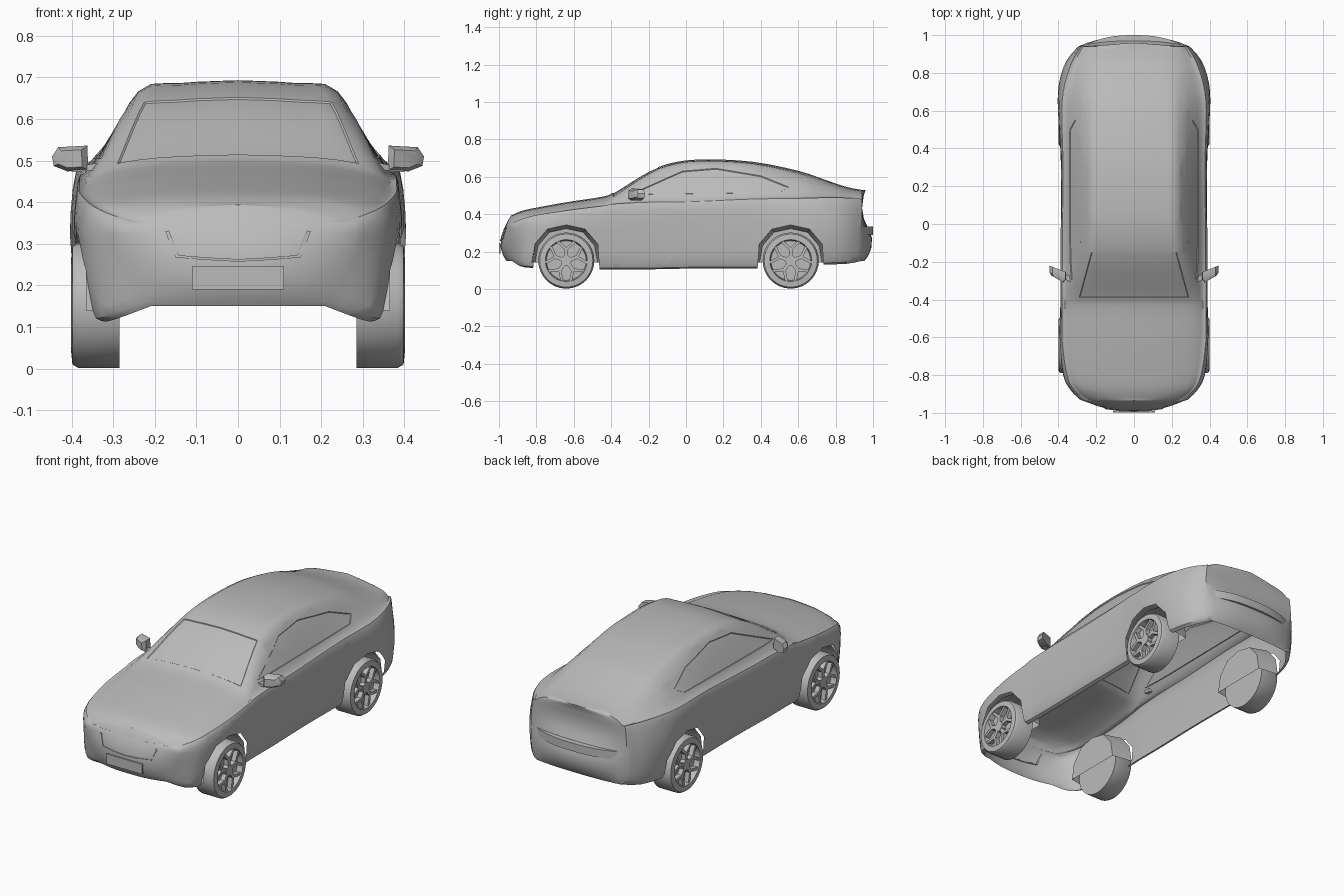
import bpy, bmesh
from math import sin, cos, pi, radians
from mathutils import Vector
from mathutils.bvhtree import BVHTree

if "Cube" in bpy.data.objects:
    bpy.data.objects.remove(bpy.data.objects["Cube"])

GREY = (0.5, 0.5, 0.5, 1)
paint = bpy.data.materials.new("plain_grey")
paint.use_nodes = True
paint.diffuse_color = GREY
paint.node_tree.nodes["Principled BSDF"].inputs["Base Color"].default_value = GREY
parts = []


def finish(name, bm):
    mesh = bpy.data.meshes.new(name)
    bm.to_mesh(mesh)
    bm.free()
    mesh.materials.append(paint)
    obj = bpy.data.objects.new(name, mesh)
    bpy.context.collection.objects.link(obj)
    parts.append(obj)


def add_loft(bm, loops, first_cap=True, last_cap=True):
    rings = [[bm.verts.new(p) for p in loop] for loop in loops]
    for a, b in zip(rings, rings[1:]):
        for i in range(len(a)):
            j = (i + 1) % len(a)
            bm.faces.new((a[i], a[j], b[j], b[i]))
    if first_cap:
        bm.faces.new(rings[0])
    if last_cap:
        bm.faces.new(rings[-1])


def loft(name, loops, first_cap=True, last_cap=True):
    bm = bmesh.new()
    add_loft(bm, loops, first_cap, last_cap)
    bmesh.ops.recalc_face_normals(bm, faces=bm.faces)
    finish(name, bm)


def spline(points, steps):
    """Smooth curve through points of any dimension."""
    out = []
    last = len(points) - 1
    for i in range(last):
        p0, p1, p2, p3 = (points[min(max(i + k, 0), last)] for k in (-1, 0, 1, 2))
        for s in range(steps):
            t = s / steps
            out.append(tuple(
                b + t * ((c - a) + t * ((2*a - 5*b + 4*c - d) + t * (3*b - a - 3*c + d))) / 2
                for a, b, c, d in zip(p0, p1, p2, p3)))
    out.append(tuple(points[-1]))
    return out


def lookup(table, z):
    if z <= table[0][0]:
        return table[0][1]
    for (z0, v0), (z1, v1) in zip(table, table[1:]):
        if z <= z1:
            return v0 + (v1 - v0) * (z - z0) / (z1 - z0)
    return table[-1][1]


# Body stations: y, sill z, sill w, waist w, shoulder w, shoulder z, roof w, top z
STATIONS = [
    (-.93, .15, .24, .285, .26, .35, .21, .395),
    (-.88, .12, .32, .335, .32, .37, .27, .417),
    (-.80, .112, .355, .375, .36, .39, .30, .435),
    (-.62, .11, .375, .393, .385, .415, .31, .467),
    (-.45, .105, .372, .39, .385, .435, .315, .493),
    (-.38, .105, .37, .388, .385, .445, .31, .52),
    (-.20, .105, .37, .387, .385, .45, .265, .63),
    (-.05, .108, .37, .385, .385, .45, .245, .68),
    (.12, .11, .37, .385, .383, .455, .24, .693),
    (.36, .11, .372, .387, .383, .465, .24, .68),
    (.60, .12, .385, .403, .39, .47, .24, .632),
    (.74, .13, .38, .398, .375, .475, .24, .585),
    (.86, .135, .345, .36, .335, .475, .245, .545),
    (.94, .15, .285, .295, .285, .47, .235, .53),
]
NOSE = [(.1, 0), (.2, .06), (.25, .063), (.3, .055), (.37, .02), (.4, 0)]
TAIL = [(.13, 0), (.2, .05), (.3, .056), (.34, .02), (.42, 0), (.5, .01), (.53, .02)]


def section(st):
    y, zb, wb, wm, ws, zs, wr, zt = st
    ze = zt - .027
    half = [(wb - .03, zb), (wb, zb + .03), (wm, .325), (ws, zs),
            (ws + (wr - ws) * .2 - .006, zs + (ze - zs) * .2),
            (wr, ze), (wr * .6, zt - .007), (0, zt)]
    half = spline(half, 3)
    return [(x, y, z) for x, z in half] + [(-x, y, z) for x, z in half[-2::-1]]


# Body shell, open underneath
body = bmesh.new()
rings = [[body.verts.new(p) for p in section(s)] for s in spline(STATIONS, 3)]
count = len(rings[0])
for a, b in zip(rings, rings[1:]):
    for i in range(count - 1):
        body.faces.new((a[i], a[i + 1], b[i + 1], b[i]))

# Bulged nose and tail
COLS = 14
for ring, sign, table in ((rings[0], -1, NOSE), (rings[-1], 1, TAIL)):
    rows = []
    for v in ring[:count // 2]:
        row = []
        for c in range(COLS + 1):
            t = 1 - 2 * c / COLS
            push = lookup(table, v.co.z) * (1 - abs(t) ** 2.5)
            row.append(body.verts.new((v.co.x * t, v.co.y + sign * push, v.co.z)))
        rows.append(row)
    rows.append([ring[count // 2]] * (COLS + 1))
    for a, b in zip(rows, rows[1:]):
        for c in range(COLS):
            quad = list(dict.fromkeys((a[c], a[c + 1], b[c + 1], b[c])))
            body.faces.new(quad)
bmesh.ops.remove_doubles(body, verts=body.verts, dist=.0005)
bmesh.ops.recalc_face_normals(body, faces=body.faces)
surface = BVHTree.FromBMesh(body)


def cut_faces(poly, u, v, allowed):
    """Score a convex outline into the shell and return the faces inside it."""
    mid = [sum(p[k] for p in poly) / len(poly) for k in (0, 1)]
    reach = max(abs(p[k] - mid[k]) for p in poly for k in (0, 1)) + .06
    planes = []
    for p, q in zip(poly, poly[1:] + poly[:1]):
        co, no = Vector(), Vector()
        co[u], co[v] = p
        no[u], no[v] = q[1] - p[1], p[0] - q[0]
        if (mid[0] - p[0]) * no[u] + (mid[1] - p[1]) * no[v] > 0:
            no.negate()
        planes.append((co, no.normalized()))

    def near(f):
        c = f.calc_center_median()
        return allowed(c) and abs(c[u] - mid[0]) < reach and abs(c[v] - mid[1]) < reach

    for co, no in planes:
        faces = [f for f in body.faces if near(f)]
        geom = set(faces)
        for f in faces:
            geom.update(f.verts, f.edges)
        bmesh.ops.bisect_plane(body, geom=list(geom), dist=.0005, plane_co=co, plane_no=no)
    return [f for f in body.faces if near(f) and all(
        (f.calc_center_median() - co).dot(no) < 0 for co, no in planes)]


def recess(faces):
    bmesh.ops.inset_region(body, faces=faces, thickness=.003, depth=-.004)


# Glass areas and wheel openings
SIDE_GLASS = [(-.30, .505), (.50, .515), (.55, .545), (.40, .605), (.16, .645), (-.02, .63)]
recess(cut_faces(SIDE_GLASS, 1, 2, lambda c: abs(c.x) > .2))
WINDSCREEN = [(-.29, -.39), (.29, -.39), (.225, -.15), (-.225, -.15)]
recess(cut_faces(WINDSCREEN, 0, 1, lambda c: c.z > .45))
ARCH = [(-.185, 0), (-.168, .24), (-.10, .32), (0, .342), (.10, .32), (.168, .24), (.185, 0)]
AXLES = {"front": -.64, "rear": .56}
for axle in AXLES.values():
    opening = cut_faces([(axle + y, z) for y, z in ARCH], 1, 2, lambda c: abs(c.x) > .2)
    bmesh.ops.delete(body, geom=opening, context="FACES")
finish("body_shell", body)

# Wheels and arch liners
HUB_Z, SEGMENTS = .152, 32
TYRE = [(.15, .285), (.15, .385), (.142, .398), (.112, .401), (.106, .37)]


def wheel_point(side, axle, x, r, a):
    return (side * x, axle + r * cos(a), HUB_Z + r * sin(a))


def add_bar(bm, side, axle, start, end, width):
    p, q = (Vector(wheel_point(side, axle, 0, *e)) for e in (start, end))
    across = (q - p).cross(Vector((1, 0, 0))).normalized() * width / 2
    corners = [p - across, q - across, q + across, p + across]
    add_loft(bm, [[c + Vector((side * x, 0, 0)) for c in corners] for x in (.365, .395)])


for end, axle in AXLES.items():
    for side, label in ((1, "left"), (-1, "right")):
        turns = [2 * pi * i / SEGMENTS for i in range(SEGMENTS)]
        loft(f"{end}_{label}_tyre",
             [[wheel_point(side, axle, x, r, a) for a in turns] for r, x in TYRE])
        rim = bmesh.new()
        add_loft(rim, [[wheel_point(side, axle, x, .03, 2 * pi * i / 10) for i in range(10)]
                       for x in (.365, .397)])
        for k in range(5):
            a = pi / 2 + 2 * pi * k / 5
            add_bar(rim, side, axle, (.02, a), (.066, a), .02)
            for fork in (-1, 1):
                add_bar(rim, side, axle, (.06, a), (.112, a + fork * radians(24)), .015)
        bmesh.ops.recalc_face_normals(rim, faces=rim.faces)
        finish(f"{end}_{label}_rim", rim)
        loft(f"{end}_{label}_arch_liner",
             [[(side * x, axle + y * s, max(z, .14) * s + (1 - s) * .15) for y, z in ARCH]
              for x, s in ((.365, 1), (.25, .9))], first_cap=False)
        # Remove the strip that would close the liner underneath
        liner = parts[-1].data
        bm = bmesh.new()
        bm.from_mesh(liner)
        floor = [f for f in bm.faces if all(v.co.z < .155 for v in f.verts)]
        bmesh.ops.delete(bm, geom=floor, context="FACES")
        bm.to_mesh(liner)
        bm.free()

# Door mirrors
HOUSING = [(.36, .477), (.41, .474), (.443, .487), (.447, .51), (.432, .532), (.362, .536)]
STEM = [(.335, .478), (.40, .472), (.40, .482), (.335, .495)]
for side, label in ((1, "left"), (-1, "right")):
    for name, outline, layers in (
            ("housing", HOUSING, ((-.032, .7), (-.015, 1), (.022, 1))),
            ("stem", STEM, ((-.02, 1), (.01, 1)))):
        cx = sum(p[0] for p in outline) / len(outline)
        cz = sum(p[1] for p in outline) / len(outline)
        loft(f"{label}_mirror_{name}",
             [[(side * (cx + (x - cx) * s), -.265 + dy + (x - .39) * .4, cz + (z - cz) * s)
               for x, z in outline] for dy, s in layers])


# Grille trim following the nose, and number plate
def on_nose(x, z, lift):
    hit = surface.ray_cast(Vector((x, -2, z)), Vector((0, 1, 0)))[0]
    return (x, (hit.y if hit else -.95) - lift, z)


trim = [(-.175, .33), (-.15, .267), (-.075, .261), (0, .257), (.075, .261), (.15, .267), (.175, .33)]
loops = []
for x, z in trim:
    xi, zi = x * .95, z + (.36 - z) * .06
    loops.append([on_nose(x, z, .005), on_nose(xi, zi, .005),
                  on_nose(xi, zi, -.005), on_nose(x, z, -.005)])
loft("grille_trim", loops)
loft("number_plate", [[(x, y, z) for x, z in ((-.11, .19), (.11, .19), (.11, .245), (-.11, .245))]
                      for y in (-.999, -.991)])

# Rear bumper ledge
ledge = [(.27 * t / 8, .94 + .06 * (1 - abs(t / 8) ** 2.5)) for t in range(-8, 9)]
ledge += [(.25, .92), (-.25, .92)]
loft("rear_bumper_ledge", [[(x, y, z) for x, y in ledge] for z in (.29, .335)])

# Smooth shading with sharp edges kept
bpy.ops.object.select_all(action="DESELECT")
for obj in parts:
    obj.select_set(True)
bpy.context.view_layer.objects.active = parts[0]
bpy.ops.object.shade_smooth_by_angle(angle=radians(32))
